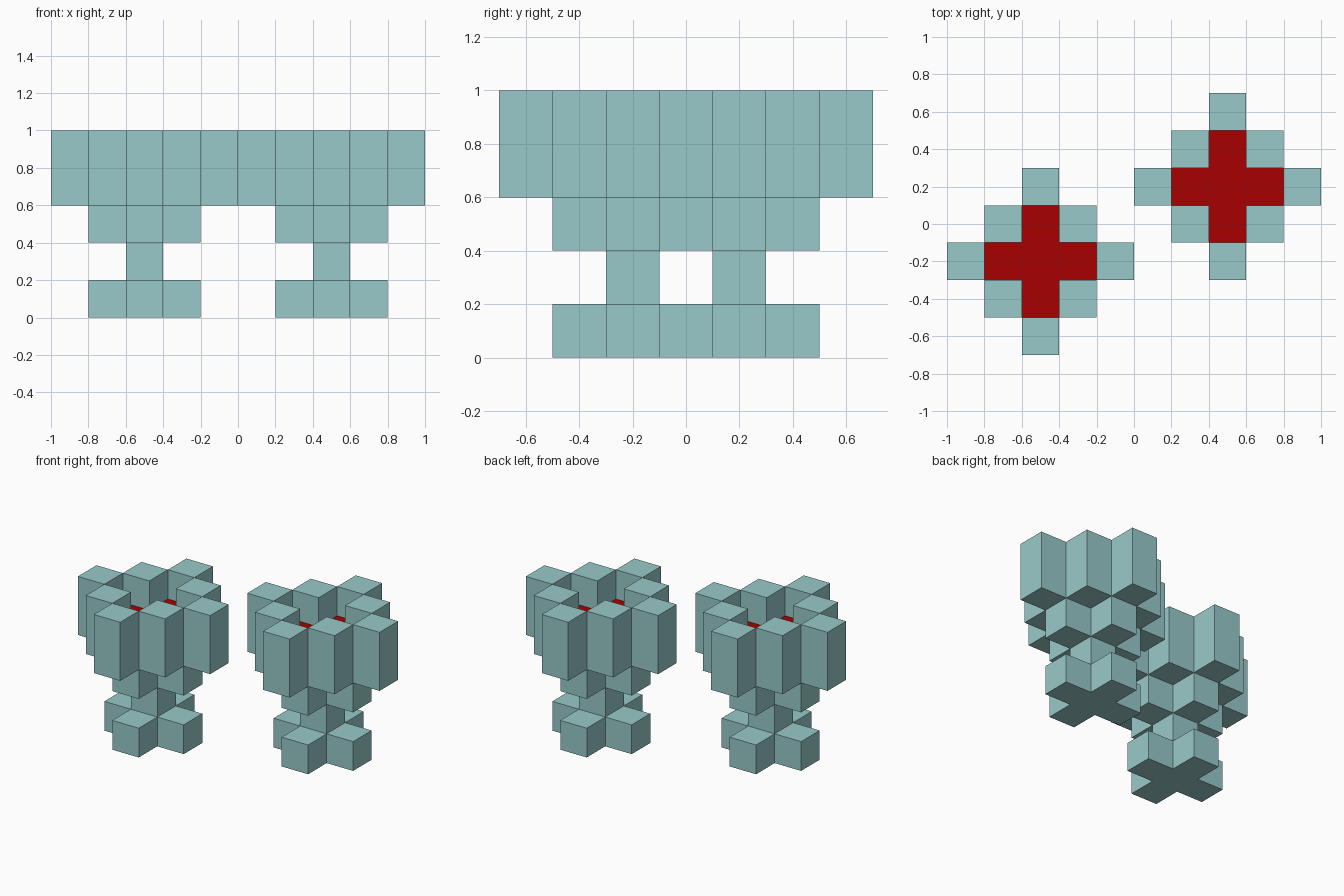
import bpy
import bmesh

if "Cube" in bpy.data.objects:
    bpy.data.objects.remove(bpy.data.objects["Cube"], do_unlink=True)

U = 0.2  # block size


def make_material(name, rgb):
    mat = bpy.data.materials.new(name)
    mat.use_nodes = True
    mat.diffuse_color = (*rgb, 1)
    mat.node_tree.nodes["Principled BSDF"].inputs["Base Color"].default_value = (*rgb, 1)
    return mat


TEAL = make_material("pale teal", (0.32, 0.585, 0.585))
RED = make_material("deep red", (0.39, 0.0, 0.0))

# Outlines in block units
SQUARE = [(-.5, -.5), (.5, -.5), (.5, .5), (-.5, .5)]
CROSS = [(.5, -1.5), (.5, -.5), (1.5, -.5), (1.5, .5), (.5, .5), (.5, 1.5),
         (-.5, 1.5), (-.5, .5), (-1.5, .5), (-1.5, -.5), (-.5, -.5), (-.5, -1.5)]
# The eight wall columns around the cup
RING = [(2, 0), (1, 1), (0, 2), (-1, 1), (-2, 0), (-1, -1), (0, -2), (1, -1)]


def prism(name, outline, z0, z1, mat, origin, cells=((0, 0),)):
    """Extrude the outline upward once for every cell."""
    bm = bmesh.new()
    for cx, cy in cells:
        face = bm.faces.new([bm.verts.new(((x + cx) * U, (y + cy) * U, z0)) for x, y in outline])
        top = bmesh.ops.extrude_face_region(bm, geom=[face], use_keep_orig=True)["geom"]
        bmesh.ops.translate(bm, vec=(0, 0, z1 - z0),
                            verts=[v for v in top if isinstance(v, bmesh.types.BMVert)])
    bmesh.ops.recalc_face_normals(bm, faces=bm.faces)
    mesh = bpy.data.meshes.new(name)
    bm.to_mesh(mesh)
    bm.free()
    mesh.materials.append(mat)
    obj = bpy.data.objects.new(name, mesh)
    obj.location = origin
    bpy.context.collection.objects.link(obj)


# Two goblets, set diagonally
for side, s in (("right", -1), ("left", 1)):
    at = (0.5 * s, 0.2 * s, 0)
    prism(f"{side}_goblet_foot", CROSS, 0, 0.2, TEAL, at)
    prism(f"{side}_goblet_stem", SQUARE, 0.2, 0.4, TEAL, at)
    prism(f"{side}_goblet_bowl_floor", CROSS, 0.4, 0.6, TEAL, at)
    prism(f"{side}_goblet_bowl_wall", SQUARE, 0.6, 1.0, TEAL, at, RING)
    prism(f"{side}_goblet_drink", CROSS, 0.6, 0.8, RED, at)
